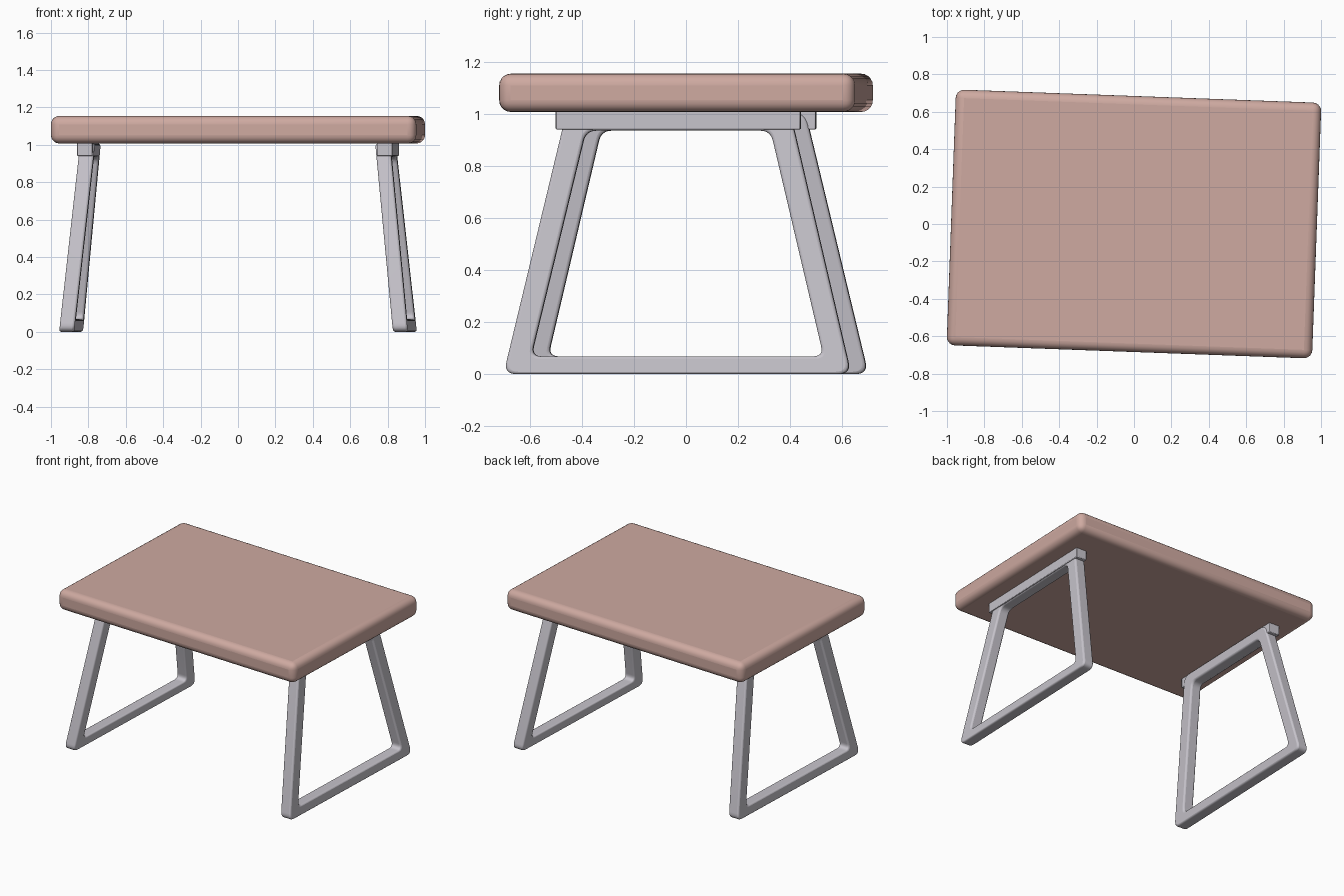
import bpy, bmesh, math
from mathutils import Vector, Matrix

if "Cube" in bpy.data.objects:
    bpy.data.objects.remove(bpy.data.objects["Cube"])

TURN = Matrix.Rotation(math.radians(-2.1), 4, 'Z')  # whole table is slightly turned


def material(name, rgb):
    m = bpy.data.materials.new(name)
    m.diffuse_color = (*rgb, 1)
    m.use_nodes = True
    m.node_tree.nodes["Principled BSDF"].inputs["Base Color"].default_value = m.diffuse_color
    return m


PINK = material("dusty pink", (0.62, 0.40, 0.355))
GREY = material("light grey", (0.57, 0.55, 0.60))


def finish(name, bm, mat, bevel, segments):
    """Turn a bmesh into a bevelled, smooth-shaded object."""
    bm.transform(TURN)
    bmesh.ops.recalc_face_normals(bm, faces=bm.faces)
    me = bpy.data.meshes.new(name)
    bm.to_mesh(me)
    bm.free()
    me.materials.append(mat)
    ob = bpy.data.objects.new(name, me)
    bpy.context.collection.objects.link(ob)
    b = ob.modifiers.new("bevel", 'BEVEL')
    b.width, b.segments = bevel, segments
    b.limit_method, b.angle_limit = 'ANGLE', math.radians(40)
    bpy.ops.object.select_all(action='DESELECT')
    ob.select_set(True)
    bpy.context.view_layer.objects.active = ob
    bpy.ops.object.shade_smooth_by_angle(angle=math.radians(35))
    return ob


def box(name, size, centre, mat, bevel, segments):
    bm = bmesh.new()
    bmesh.ops.create_cube(bm, size=1)
    bmesh.ops.scale(bm, vec=size, verts=bm.verts)
    bmesh.ops.translate(bm, vec=centre, verts=bm.verts)
    return finish(name, bm, mat, bevel, segments)


def rounded(points, r, steps=6):
    """Round every corner of a closed 2D polygon."""
    out = []
    for i, p in enumerate(points):
        p = Vector(p)
        a = (Vector(points[i - 1]) - p).normalized()
        b = (Vector(points[(i + 1) % len(points)]) - p).normalized()
        for k in range(steps + 1):
            t = k / steps
            out.append((1 - t) ** 2 * (p + a * r) + 2 * t * (1 - t) * p + t * t * (p + b * r))
    return out


def leg_frame(name, side):
    """Closed trapezoid loop in the y-z plane, leaning outwards to the floor."""
    outer = rounded([(-0.668, 0), (0.668, 0), (0.43, 1.005), (-0.43, 1.005)], 0.05)
    inner = rounded([(-0.562, 0.068), (0.562, 0.068), (0.355, 0.935), (-0.355, 0.935)], 0.04)
    bm = bmesh.new()

    def ring(pts, dx):
        return [bm.verts.new((side * (0.893 - 0.103 * z + dx), y, z)) for y, z in pts]

    w = 0.04
    loops = [ring(outer, w), ring(outer, -w), ring(inner, -w), ring(inner, w)]
    n = len(outer)
    for j in range(4):
        a, b = loops[j], loops[(j + 1) % 4]
        for i in range(n):
            k = (i + 1) % n
            bm.faces.new((a[i], a[k], b[k], b[i]))
    return finish(name, bm, GREY, 0.012, 3)


# Thick padded top
box("table_top", (1.955, 1.368, 0.147), (0, 0, 1.0805), PINK, 0.045, 5)

# Leg loops and the mounting rails that hold them
for label, side in (("left", -1), ("right", 1)):
    leg_frame(label + "_leg_frame", side)
    box(label + "_rail", (0.082, 0.94, 0.076), (side * 0.802, 0, 0.978), GREY, 0.004, 2)
